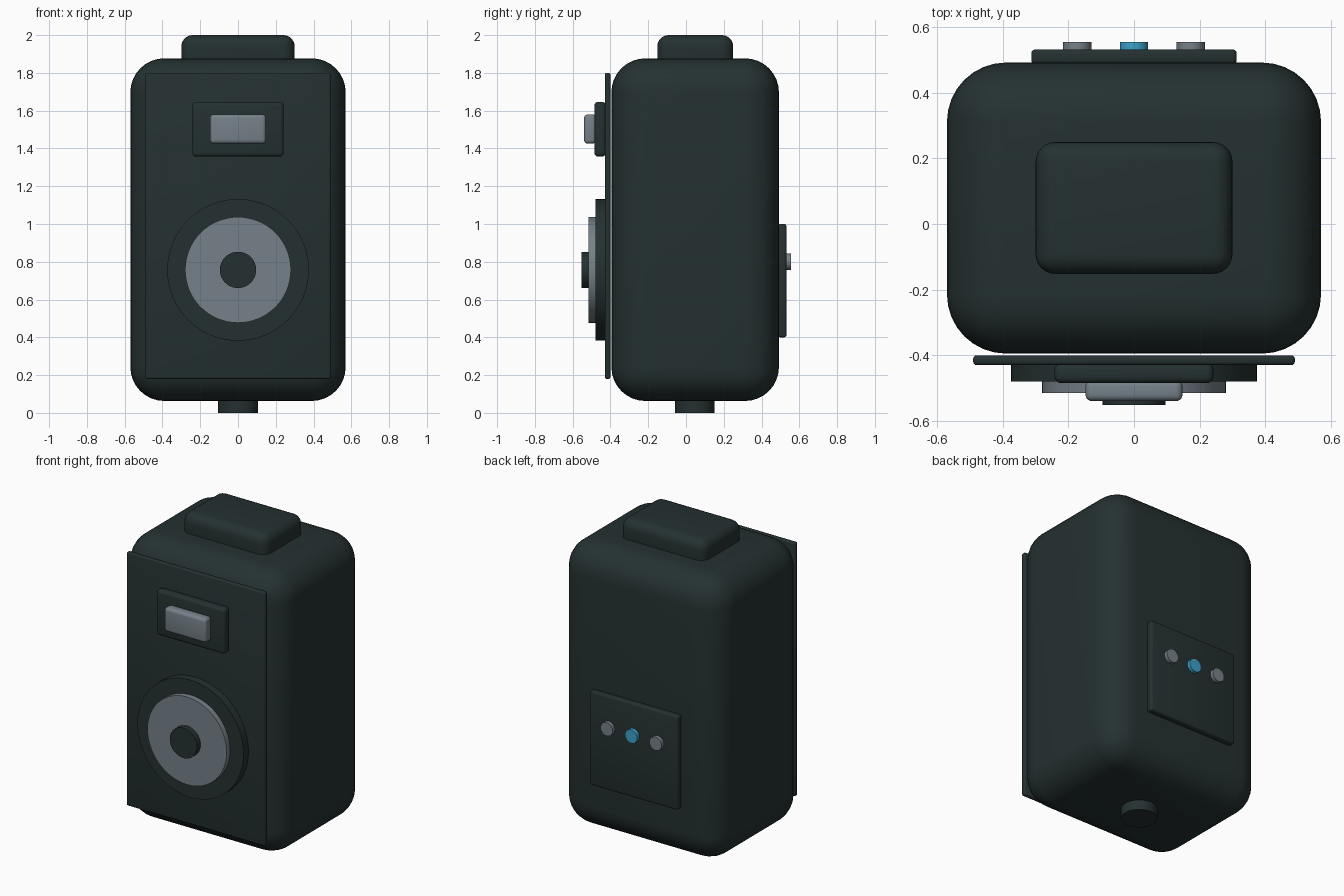
import bpy
import math

if "Cube" in bpy.data.objects:
    bpy.data.objects.remove(bpy.data.objects["Cube"], do_unlink=True)


def material(name, rgb):
    mat = bpy.data.materials.new(name)
    mat.use_nodes = True
    colour = (*rgb, 1)
    mat.diffuse_color = colour
    mat.node_tree.nodes["Principled BSDF"].inputs["Base Color"].default_value = colour
    return mat


charcoal = material("charcoal", (0.018, 0.030, 0.030))
grey = material("grey", (0.18, 0.22, 0.25))
blue = material("blue", (0.045, 0.36, 0.58))


def finish(name, mat):
    obj = bpy.context.object
    obj.name = name
    obj.data.materials.append(mat)
    bpy.ops.object.shade_smooth_by_angle(angle=math.radians(35))
    return obj


def box(name, mat, xs, ys, zs, bevel, segments=4):
    """Rounded box between the given limits on each axis."""
    limits = (xs, ys, zs)
    bpy.ops.mesh.primitive_cube_add(size=1, location=[(a + b) / 2 for a, b in limits])
    obj = bpy.context.object
    obj.scale = [b - a for a, b in limits]
    bpy.ops.object.transform_apply(location=False, rotation=False, scale=True)
    mod = obj.modifiers.new("Rounded edges", "BEVEL")
    mod.width = bevel
    mod.segments = segments
    bpy.ops.object.modifier_apply(modifier=mod.name)
    return finish(name, mat)


def disc(name, mat, radius, x, z, y0, y1, sides=64):
    """Cylinder lying along y."""
    bpy.ops.mesh.primitive_cylinder_add(
        vertices=sides, radius=radius, depth=y1 - y0,
        location=(x, (y0 + y1) / 2, z), rotation=(math.pi / 2, 0, 0))
    return finish(name, mat)


# Cabinet, top handle and pole socket
box("cabinet", charcoal, (-0.57, 0.57), (-0.395, 0.492), (0.063, 1.877), 0.18, 8)
box("top_handle", charcoal, (-0.3, 0.3), (-0.152, 0.25), (1.8, 2.0), 0.06, 6)
bpy.ops.mesh.primitive_cylinder_add(vertices=48, radius=0.105, depth=0.1,
                                    location=(0, 0.047, 0.05))
finish("pole_socket", charcoal)

# Front grille with the tweeter
box("front_grille", charcoal, (-0.49, 0.49), (-0.43, -0.4), (0.18, 1.8), 0.01, 3)
box("tweeter_plate", charcoal, (-0.242, 0.242), (-0.485, -0.425), (1.357, 1.647), 0.02)
box("tweeter_horn", grey, (-0.148, 0.148), (-0.54, -0.475), (1.425, 1.58), 0.02)

# Woofer, stacked from the rim to the dust cap
disc("woofer_rim", charcoal, 0.375, 0, 0.757, -0.48, -0.425)
disc("woofer_cone", grey, 0.28, 0, 0.757, -0.515, -0.475)
disc("woofer_cap", charcoal, 0.096, 0, 0.757, -0.552, -0.51)

# Rear control panel and knobs
box("rear_panel", charcoal, (-0.313, 0.313), (0.487, 0.532), (0.4, 1.0), 0.012, 3)
for side, x, mat in (("right", -0.173, grey), ("middle", 0, blue), ("left", 0.173, grey)):
    disc(side + "_knob", mat, 0.043, x, 0.8, 0.525, 0.555, 32)
